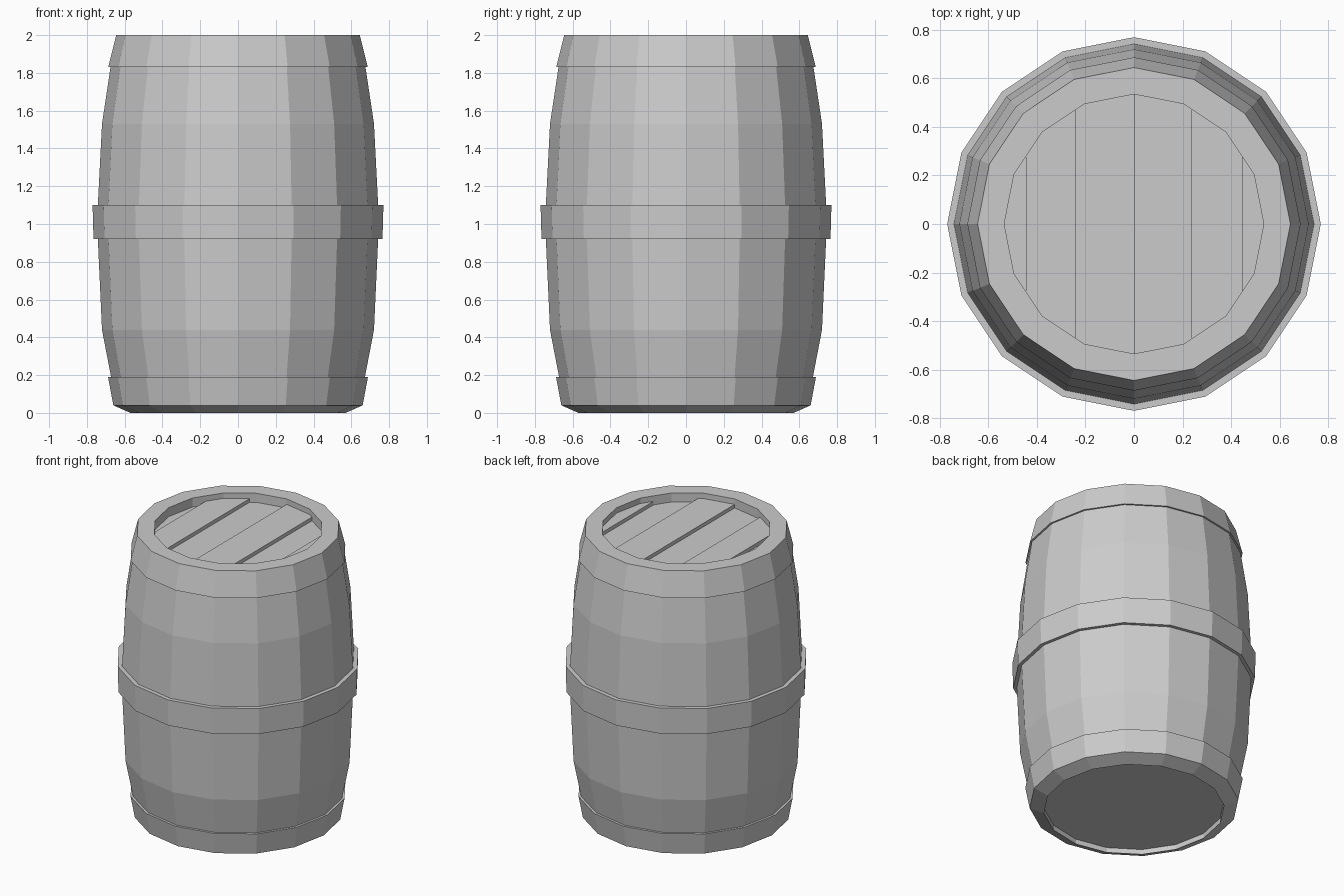
import bpy, bmesh
from math import cos, sin, pi

if "Cube" in bpy.data.objects:
    bpy.data.objects.remove(bpy.data.objects["Cube"])

SIDES = 16


def finish(name, bm):
    mesh = bpy.data.meshes.new(name)
    bm.to_mesh(mesh)
    bm.free()
    bpy.context.collection.objects.link(bpy.data.objects.new(name, mesh))


def ring(bm, r, z):
    return [bm.verts.new((r * cos(2 * pi * i / SIDES), r * sin(2 * pi * i / SIDES), z))
            for i in range(SIDES)]


def lathe(name, *profiles):
    """Revolve (radius, z) profiles; points run up the outside so faces point outward."""
    bm = bmesh.new()
    for profile in profiles:
        rings = [ring(bm, r, z) for r, z in profile]
        for a, b in zip(rings, rings[1:]):
            for i in range(SIDES):
                j = (i + 1) % SIDES
                bm.faces.new((a[i], a[j], b[j], b[i]))
    finish(name, bm)


# Bulging staves, visible between the hoops
lathe("staves",
      [(0.672, 0.19), (0.72, 0.44), (0.742, 0.92)],
      [(0.742, 1.10), (0.72, 1.53), (0.675, 1.83)])

# Hoops; the end ones carry the bottom foot and the top rim
lathe("bottom_hoop", [(0.57, 0.035), (0.57, 0), (0.66, 0.04), (0.688, 0.19), (0.672, 0.19)])
lathe("middle_hoop", [(0.742, 0.92), (0.765, 0.92), (0.77, 1.10), (0.742, 1.10)])
LID_Z, STEP = 1.937, 0.025
lathe("top_hoop", [(0.675, 1.83), (0.687, 1.83), (0.645, 2.0), (0.535, 2.0), (0.535, LID_Z)])

# Recessed bottom
bm = bmesh.new()
bm.faces.new(ring(bm, 0.57, 0.035)[::-1])
finish("bottom_panel", bm)

# Lid planks: disc cut into strips, every second strip raised
bm = bmesh.new()
bm.faces.new(ring(bm, 0.535, LID_Z))
cuts = [-0.445, -0.24, 0, 0.24, 0.445]
for x in cuts:
    bmesh.ops.bisect_plane(bm, geom=bm.verts[:] + bm.edges[:] + bm.faces[:],
                           plane_co=(x, 0, 0), plane_no=(1, 0, 0))
raised = [f for f in bm.faces
          if sum(f.calc_center_median().x > x for x in cuts) % 2 == 1]
for f in bmesh.ops.extrude_discrete_faces(bm, faces=raised)["faces"]:
    for v in f.verts:
        v.co.z = LID_Z + STEP
finish("lid_planks", bm)
